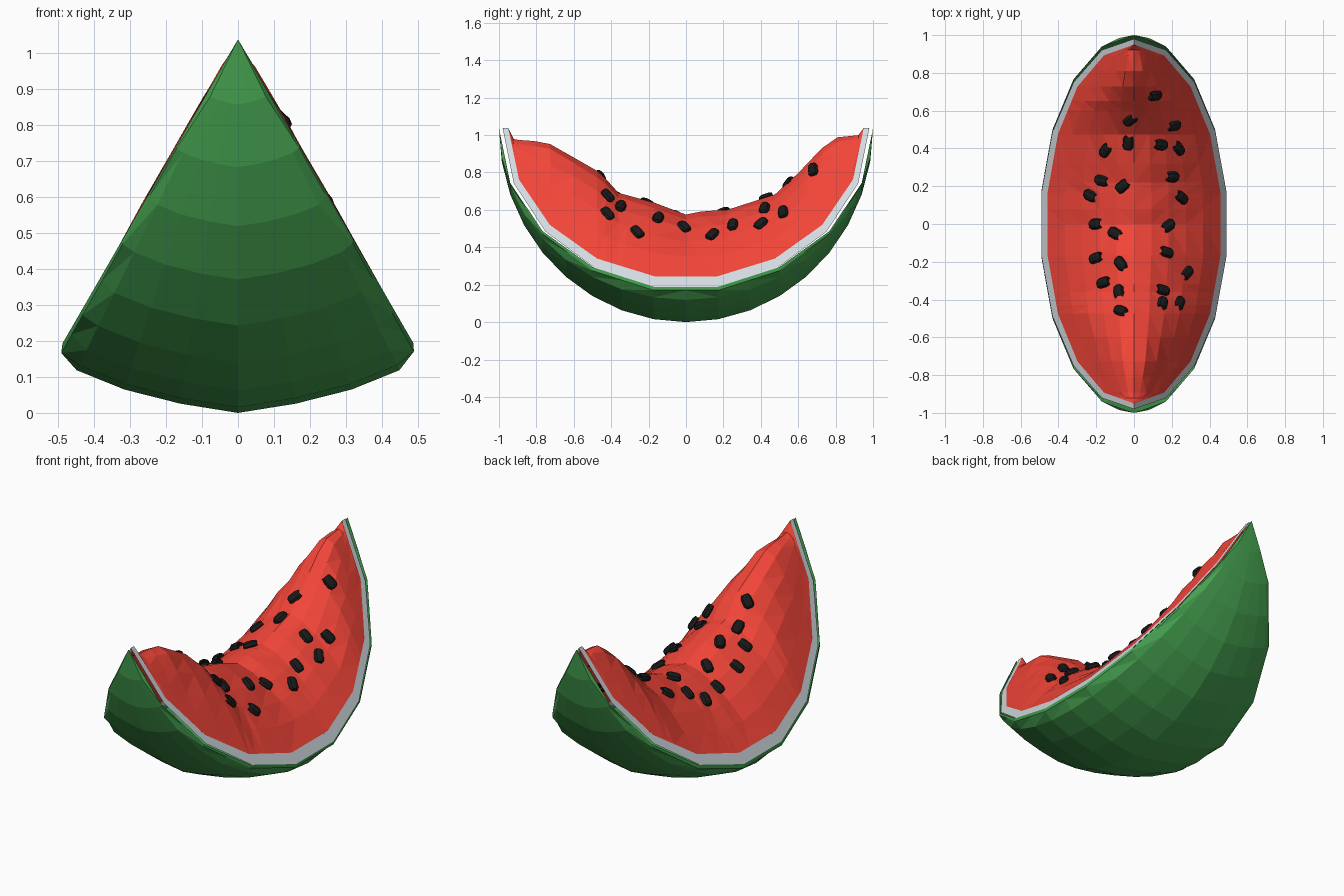
import bpy, bmesh, math, random
from mathutils import Vector, Matrix

if "Cube" in bpy.data.objects:
    bpy.data.objects.remove(bpy.data.objects["Cube"])

random.seed(4)
APEX = 1.037                       # height of the uncut wedge line
HALF = math.radians(30)            # half the wedge angle
STEPS = list(range(-90, 91, 10))


def material(name, col):
    m = bpy.data.materials.new(name)
    m.diffuse_color = (*col, 1)
    m.use_nodes = True
    m.node_tree.nodes["Principled BSDF"].inputs["Base Color"].default_value = m.diffuse_color
    return m


RED = material("flesh_red", (0.9, 0.06, 0.04))
GREEN = material("rind_green", (0.06, 0.36, 0.08))
WHITE = material("rind_white", (0.66, 0.72, 0.76))
BLACK = material("seed_black", (0.01, 0.01, 0.01))


def lerp_table(pts, v):
    for (a, p), (b, q) in zip(pts, pts[1:]):
        if v <= b:
            return p + (q - p) * max(0, v - a) / (b - a)
    return pts[-1][1]


def arc(a, faceted):
    """Unit arc position (y, radius); faceted keeps 20 degree straight sides."""
    def f(d):
        return Vector((math.sin(math.radians(d)), max(0, math.cos(math.radians(d)))))
    if faceted and (a // 10) % 2 == 0 and abs(a) < 90:
        return (f(a - 10) + f(a + 10)) / 2
    return f(a)


def rail(ry, rr, theta, faceted):
    out = []
    for a in STEPS:
        y, r = arc(a, faceted)
        out.append(Vector((rr * r * math.sin(theta), ry * y, APEX - rr * r * math.cos(theta))))
    return out


def finish(bm, name, mat=None):
    me = bpy.data.meshes.new(name)
    bm.to_mesh(me)
    bm.free()
    ob = bpy.data.objects.new(name, me)
    bpy.context.collection.objects.link(ob)
    if mat:
        me.materials.append(mat)
    return ob


def loft(strips, name, mat=None):
    """Skin each list of rails and weld the pinched tips."""
    bm = bmesh.new()
    for rails in strips:
        grid = [[bm.verts.new(p) for p in r] for r in rails]
        for r, s in zip(grid, grid[1:]):
            for i in range(len(r) - 1):
                bm.faces.new((r[i], s[i], s[i + 1], r[i + 1]))
    bmesh.ops.remove_doubles(bm, verts=bm.verts, dist=0.0005)
    bmesh.ops.triangulate(bm, faces=bm.faces)
    bmesh.ops.recalc_face_normals(bm, faces=bm.faces)
    return finish(bm, name, mat)


# Green rind: outer shell, rounded towards each cut edge
SECTION = [(-30, 0.99), (-29.4, 1.015), (-26, 1.022), (-18, 1.022), (-9, 1.024), (0, 1.037),
           (9, 1.024), (18, 1.022), (26, 1.022), (29.4, 1.01), (30, 0.99)]
loft([[rail(1.0, rad, math.radians(deg), abs(deg) > 27) for deg, rad in SECTION]],
     "green_rind", GREEN)

# White rind: a strip on each cut face
loft([[rail(0.95, 0.93, s * HALF, True), rail(0.98, 0.995, s * HALF, True)] for s in (-1, 1)],
     "white_rind", WHITE)

# Bitten flesh: ridge heights along y, sloping convexly to the rind
RIDGE = [(-0.95, 1.037), (-0.93, 0.98), (-0.87, 0.97), (-0.75, 0.965), (-0.6, 0.88),
         (-0.46, 0.8), (-0.36, 0.69), (-0.2, 0.65), (0, 0.575), (0.1, 0.595), (0.22, 0.6),
         (0.5, 0.69), (0.65, 0.85), (0.78, 0.985), (0.93, 1.0), (0.95, 1.037)]
EDGE_PTS = rail(0.95, 0.93, HALF, True)
EDGE_X = [(p.y, p.x) for p in EDGE_PTS]
EDGE_Z = [(p.y, p.z) for p in EDGE_PTS]


def flesh_z(x, y):
    ex, ez = lerp_table(EDGE_X, y), lerp_table(EDGE_Z, y)
    zr = lerp_table(RIDGE, y)
    if ex < 1e-5:
        return APEX
    z = zr - (zr - ez) * min(1, abs(x) / ex) ** 1.65
    return min(z, APEX + 0.004 - abs(x) / math.tan(HALF)) if abs(x) < ex * 0.99 else ez


stations = sorted({round(p.y, 4) for p in EDGE_PTS} | {-0.36, 0.08, 0.22, 0.65, -0.43})
cols = []
for k in range(-5, 6):
    col = []
    for y in stations:
        x = lerp_table(EDGE_X, y) * k / 5
        z = flesh_z(x, y)
        if 0 < abs(k) < 5 and abs(y) < 0.9:
            z += random.uniform(-0.006, 0.005)
        col.append(Vector((x, y, z)))
    cols.append(col)
loft([cols], "bitten_flesh", RED)

# Seeds: stubby eight-sided pips with one hollow end, lying down the slope
SEEDS = [(.11, .68), (-.02, .55), (.21, .52), (-.03, .43), (.14, .42), (.235, .40), (-.15, .39),
         (-.17, .23), (-.06, .2), (.2, .25), (.25, .14), (-.23, .15), (-.2, 0), (-.1, -.05),
         (.18, -.01), (-.2, -.18), (-.07, -.21), (.17, -.15), (.28, -.26), (.15, -.35),
         (-.16, -.31), (-.08, -.36), (-.07, -.46), (.15, -.42), (.24, -.42)]
PIP = [(0.7, 1.0), (1.0, 0.6), (1.0, -0.5), (0.75, -1.0)]      # radius, height
bm = bmesh.new()
for x, y in SEEDS:
    e = 0.02
    n = Vector(((flesh_z(x - e, y) - flesh_z(x + e, y)) / (2 * e),
                (flesh_z(x, y - e) - flesh_z(x, y + e)) / (2 * e), 1)).normalized()
    down = (Vector((0, 0, -1)) + n * n.z).normalized()
    down = Matrix.Rotation(random.uniform(-0.6, 0.6), 3, n) @ down
    basis = Matrix((n.cross(down), n, down)).transposed()
    centre = Vector((x, y, flesh_z(x, y))) + n * 0.003

    def put(px, py, pz):
        return bm.verts.new(centre + basis @ Vector((px * 0.029, py * 0.022, pz * 0.037)))

    rings = [[put(r * math.cos(i * math.pi / 4), r * math.sin(i * math.pi / 4), h)
              for i in range(8)] for r, h in PIP]
    cap, hollow = put(0, 0, 1.1), put(0, 0, -0.4)
    for i in range(8):
        j = (i + 1) % 8
        for a, b in zip(rings, rings[1:]):
            bm.faces.new((a[i], b[i], b[j], a[j]))
        bm.faces.new((cap, rings[0][i], rings[0][j]))
        bm.faces.new((hollow, rings[-1][j], rings[-1][i]))
bmesh.ops.recalc_face_normals(bm, faces=bm.faces)
finish(bm, "seeds", BLACK)
